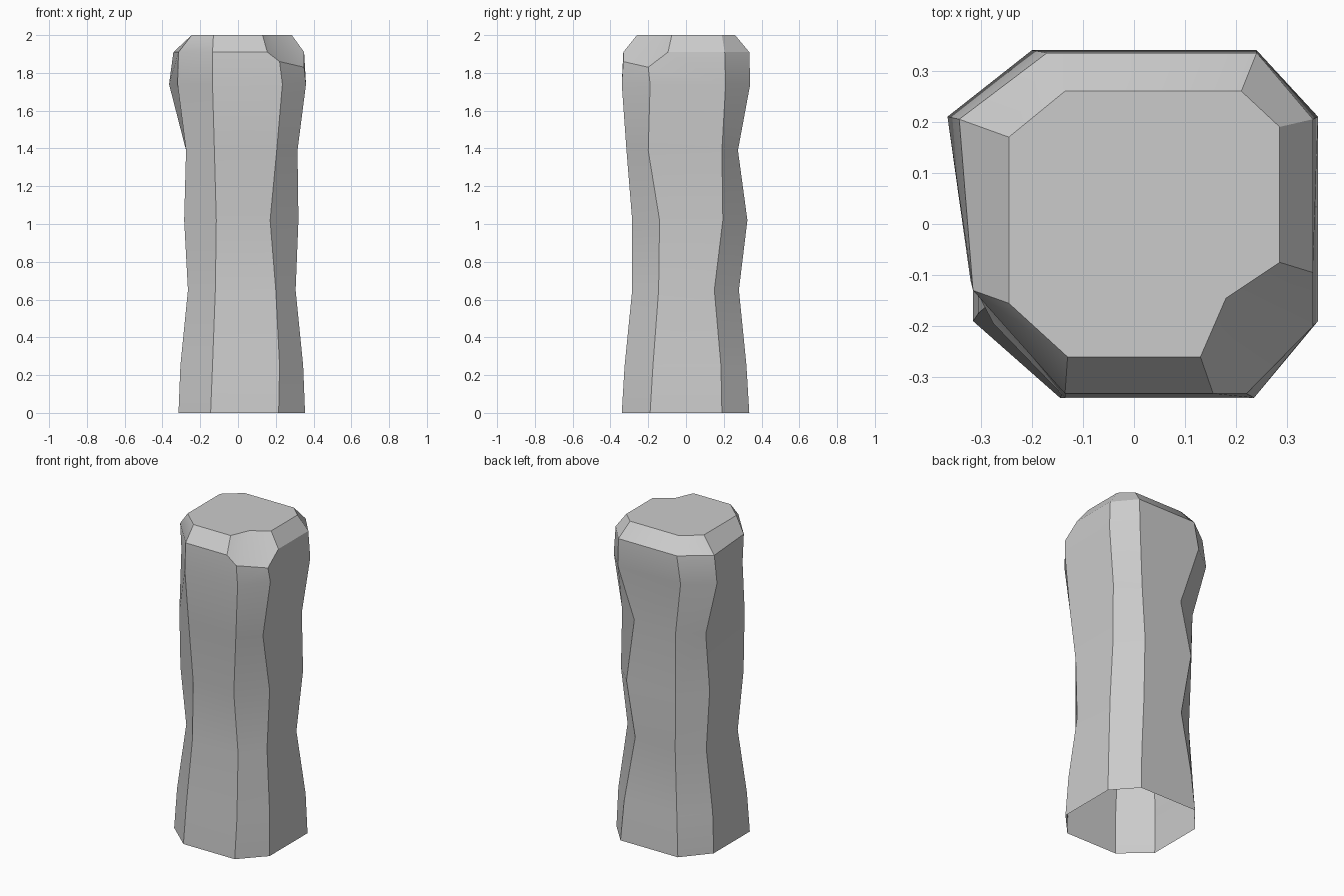
import bpy, bmesh

if "Cube" in bpy.data.objects:
    bpy.data.objects.remove(bpy.data.objects["Cube"])

# Each level: height, side offsets (front y, right x, back y),
# then front x span, right y span, back x span, and the left side's two corners
LEVELS = [
    (0.00, -.34, .355, .335, (-.145, .215), (-.19, .19), (.225, -.177), (-.315, .172), (-.315, -.19)),
    (0.25, -.325, .345, .32, (-.135, .22), (-.175, .185), (.21, -.16), (-.305, .168), (-.305, -.175)),
    (0.65, -.285, .305, .28, (-.12, .20), (-.145, .15), (.16, -.12), (-.265, .175), (-.265, -.14)),
    (1.02, -.285, .32, .325, (-.115, .17), (-.14, .195), (.19, -.155), (-.285, .17), (-.285, -.17)),
    (1.39, -.315, .315, .275, (-.125, .205), (-.20, .19), (.17, -.12), (-.275, .195), (-.275, -.195)),
    (1.74, -.34, .36, .34, (-.135, .235), (-.19, .21), (.24, -.20), (-.365, .21), (-.32, -.11)),
    (1.91, -.332, .35, .335, (-.135, .22), (-.20, .205), (.24, -.17), (-.342, .205), (-.315, -.13)),
]

bm = bmesh.new()


def ring(z, yf, xr, yb, fx, ry, bx, gl, hl):
    pts = [(fx[0], yf), (fx[1], yf), (xr, ry[0]), (xr, ry[1]),
           (bx[0], yb), (bx[1], yb), gl, hl]
    return [bm.verts.new((x, y, z)) for x, y in pts]


rings = [ring(*lv) for lv in LEVELS]
rim = rings[-1]

# chipped front right corner: lower the rim there and add two rim points
rim[1].co.z, rim[2].co.z = 1.86, 1.83
p = bm.verts.new((.155, -.332, 1.91))
q = bm.verts.new((.35, -.095, 1.91))

# shaft walls, open underneath
for lo, hi in zip(rings, rings[1:]):
    for i in range(8):
        j = (i + 1) % 8
        f = [lo[i], lo[j], hi[j], hi[i]]
        if hi is rim and i == 0:
            f.insert(3, p)
        if hi is rim and i == 2:
            f.insert(3, q)
        bm.faces.new(f)

# flat top with a notch for the chip
top = [bm.verts.new((x, y, 2)) for x, y in (
    (-.13, -.26), (.13, -.26), (.18, -.145), (.285, -.075), (.285, .19),
    (.21, .26), (-.135, .26), (-.245, .17), (-.245, -.155))]
bm.faces.new(top)
a, b, c, d, e, g, h, k = rim

# bevelled rim
outer = [(a, p), None, None, (q, d), (d, e), (e, g), (g, h), (h, k), (k, a)]
for i, pair in enumerate(outer):
    if pair:
        bm.faces.new([pair[0], pair[1], top[(i + 1) % 9], top[i]])

# chip surface
bm.faces.new([p, b, top[2], top[1]])
bm.faces.new([b, c, top[2]])
bm.faces.new([c, q, top[3], top[2]])

bmesh.ops.recalc_face_normals(bm, faces=bm.faces)
me = bpy.data.meshes.new("stone_pillar")
bm.to_mesh(me)
bm.free()
pillar = bpy.data.objects.new("stone_pillar", me)
bpy.context.collection.objects.link(pillar)
bpy.context.view_layer.objects.active = pillar
pillar.select_set(True)
bpy.ops.object.shade_smooth_by_angle(angle=0.52)
